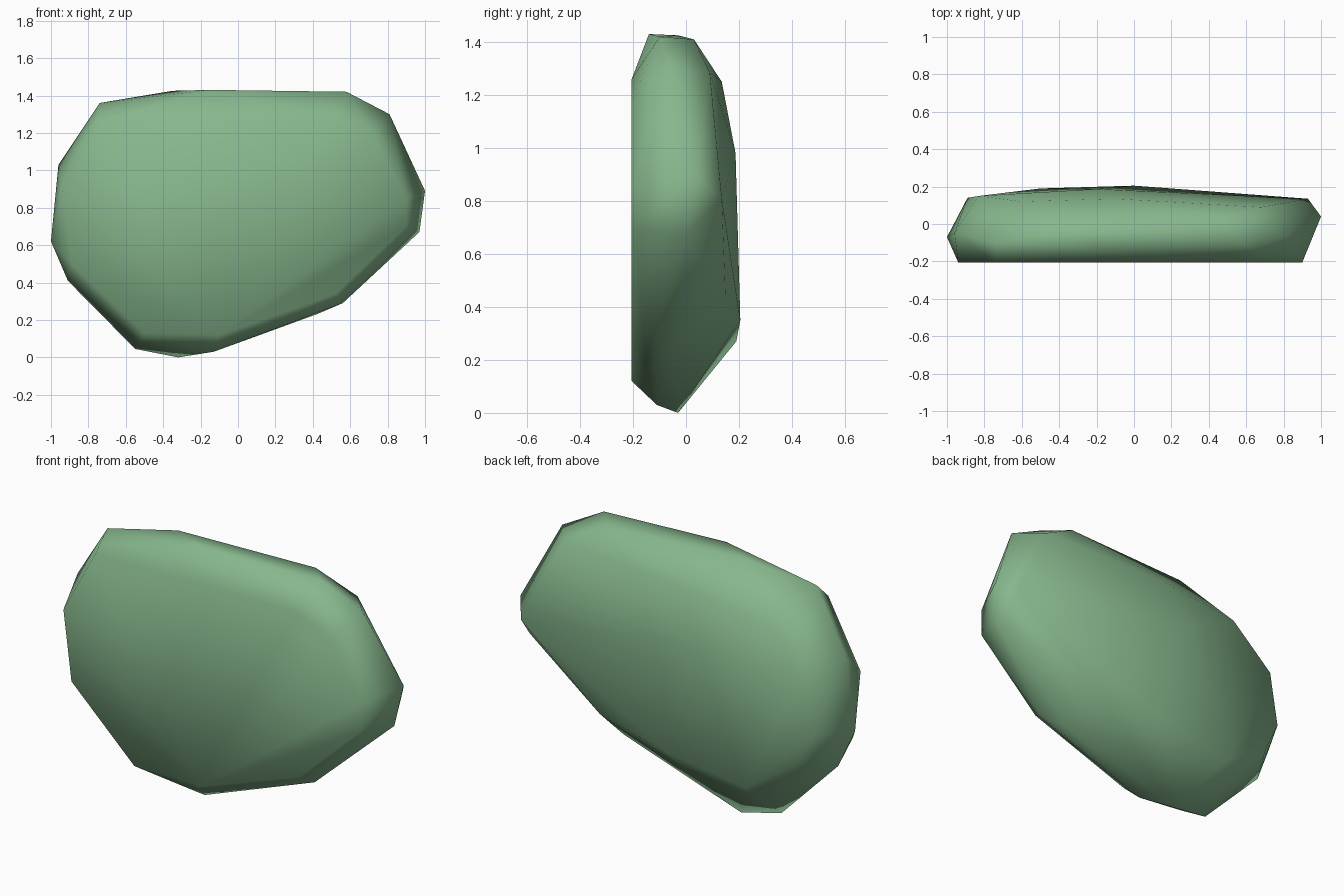
import bpy
import bmesh

default_cube = bpy.data.objects.get("Cube")
if default_cube:
    bpy.data.objects.remove(default_cube, do_unlink=True)


def make_material(name, colour):
    material = bpy.data.materials.new(name)
    material.use_nodes = True
    material.diffuse_color = colour
    shader = material.node_tree.nodes["Principled BSDF"]
    shader.inputs["Base Color"].default_value = colour
    return material


def build_hull(name, points, material):
    """Wrap the corner points in a smooth-shaded convex skin."""
    mesh = bmesh.new()
    for point in points:
        mesh.verts.new(point)
    hull = bmesh.ops.convex_hull(mesh, input=mesh.verts[:])
    leftovers = set(hull["geom_interior"] + hull["geom_unused"])
    spare = [item for item in leftovers if isinstance(item, bmesh.types.BMVert)]
    bmesh.ops.delete(mesh, geom=spare, context="VERTS")
    bmesh.ops.recalc_face_normals(mesh, faces=mesh.faces[:])
    for face in mesh.faces:
        face.smooth = True
    data = bpy.data.meshes.new(name)
    mesh.to_mesh(data)
    mesh.free()
    data.materials.append(material)
    stone = bpy.data.objects.new(name, data)
    bpy.context.collection.objects.link(stone)
    return stone


# Rim of the flat front: x, z
FRONT_DEPTH = -.205
FRONT_RIM = [
    (-.94, .89), (-.74, 1.26), (-.15, 1.26), (.5, 1.26), (.72, 1.18),
    (.9, .85), (.9, .7), (.52, .34), (-.1, .12), (-.5, .13), (-.89, .5),
]

# Widest outline of the slab: x, y, z
OUTLINE = [
    (-1, -.07, .62), (-.96, -.05, 1.03), (-.74, -.1, 1.36),
    (-.35, -.03, 1.425), (-.15, -.14, 1.43), (.58, -.1, 1.42),
    (.46, .03, 1.41), (.81, -.06, 1.3), (1, .04, .89), (.97, 0, .67),
    (.56, -.12, .29), (.42, -.05, .23), (-.13, -.11, .03),
    (-.32, -.03, 0), (-.55, -.06, .045), (-.91, -.05, .41),
]

# Corners of the domed back: x, y, z
BACK = [
    (-.89, .14, .65), (-.83, .15, .95), (-.6, .12, 1.2), (-.1, .135, 1.25),
    (.68, .09, 1.285), (.93, .135, .81), (.43, .15, .42), (0, .205, .35),
    (-.5, .19, .27), (-.8, .15, .47), (-.2, .187, .98),
]

front = [(x, FRONT_DEPTH, z) for x, z in FRONT_RIM]
soft_green = make_material("soft_green", (.24, .47, .265, 1))
build_hull("stone_slab", front + OUTLINE + BACK, soft_green)
